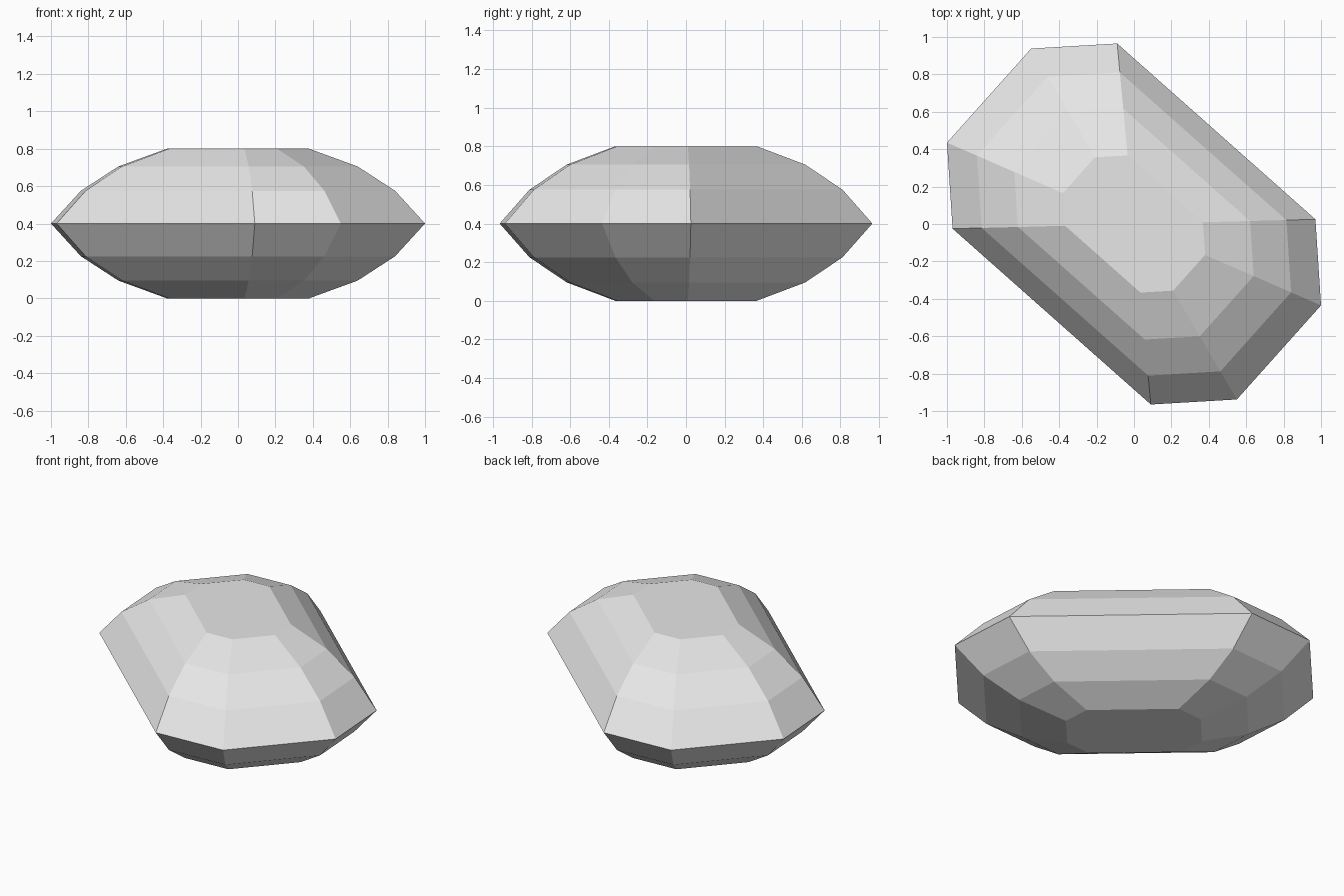
import bpy
import bmesh

default_cube = bpy.data.objects.get("Cube")
if default_cube:
    bpy.data.objects.remove(default_cube, do_unlink=True)

# Half of the elongated octagon girdle; the other half is its half-turn
HALF_OUTLINE = [(0.97, 0.025), (0.09, -0.965), (0.55, -0.938), (1.0, -0.435)]
east, south, south_east, east_low = HALF_OUTLINE
half = [east_low, east, (-south[0], -south[1]), (-south_east[0], -south_east[1])]
outline = half + [(-x, -y) for x, y in half]

# Facet tiers: (outline scale, height above the girdle)
GIRDLE_Z = 0.4
TIERS = [(0.84, 0.175), (0.64, 0.305), (0.38, 0.4)]
levels = [(s, -h) for s, h in reversed(TIERS)] + [(1.0, 0.0)] + TIERS


def make_material(name, color):
    mat = bpy.data.materials.new(name)
    mat.use_nodes = True
    mat.diffuse_color = color
    mat.node_tree.nodes["Principled BSDF"].inputs["Base Color"].default_value = color
    return mat


# Stack the scaled rings, bridge them, then cap with flat tables
bm = bmesh.new()
rings = [[bm.verts.new((x * s, y * s, GIRDLE_Z + h)) for x, y in outline]
         for s, h in levels]
count = len(outline)
for low, high in zip(rings, rings[1:]):
    for i in range(count):
        j = (i + 1) % count
        bm.faces.new((low[i], low[j], high[j], high[i]))
bm.faces.new(rings[-1])
bm.faces.new(rings[0][::-1])
bmesh.ops.recalc_face_normals(bm, faces=bm.faces)

mesh = bpy.data.meshes.new("cut_gem")
bm.to_mesh(mesh)
bm.free()
mesh.materials.append(make_material("light grey", (0.8, 0.8, 0.8, 1.0)))
gem = bpy.data.objects.new("cut_gem", mesh)
bpy.context.collection.objects.link(gem)
